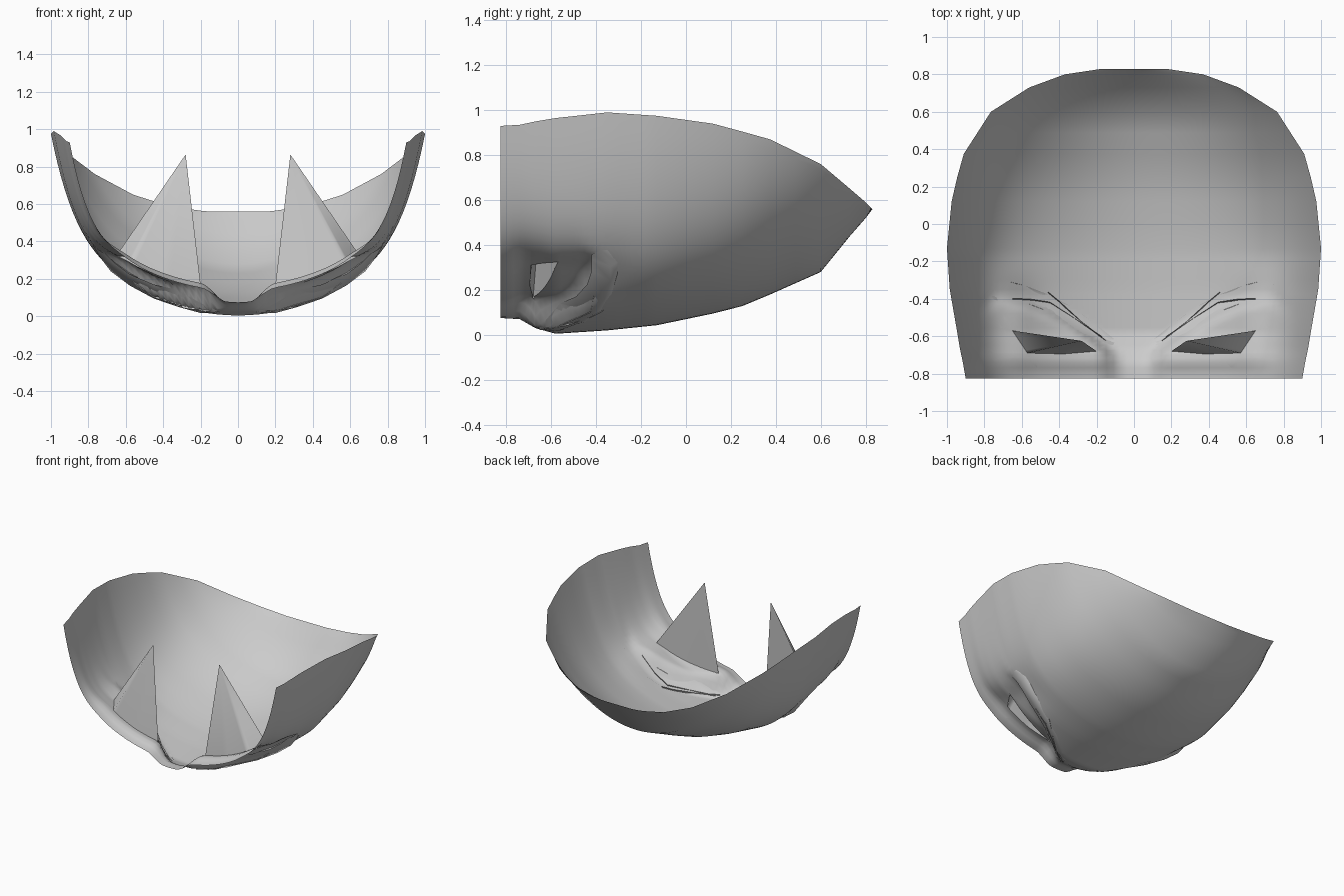
import bpy, bmesh, math

if "Cube" in bpy.data.objects:
    bpy.data.objects.remove(bpy.data.objects["Cube"])

grey = bpy.data.materials.new("plain grey")
grey.diffuse_color = (0.6, 0.6, 0.6, 1)
grey.use_nodes = True
grey.node_tree.nodes["Principled BSDF"].inputs["Base Color"].default_value = grey.diffuse_color

# y, rim half width, rim height, centre line height, steepness of the sides
STATIONS = [(-.825, .90, .93, .075, .58), (-.74, .915, .935, .07, .58),
            (-.67, .93, .95, .03, .58), (-.58, .945, .965, .005, .58),
            (-.35, .985, .99, .02, .58), (-.13, 1.0, .975, .043, .56),
            (.12, .975, .94, .095, .49), (.25, .945, .905, .128, .42),
            (.375, .91, .87, .18, .33), (.60, .765, .76, .28, .14),
            (.73, .56, .65, .44, .1), (.80, .37, .59, .52, .05), (.83, .17, .56, .56, 0)]

# Brow shelf: outer edge on the forehead side, inner edge over the eye
OUTER = [(.10, -.65, .07), (.20, -.57, .07), (.32, -.48, .07), (.45, -.41, .095),
         (.58, -.36, .165), (.68, -.335, .24), (.73, -.335, .305), (.775, -.38, .385)]
INNER = [(.10, -.655, .11), (.20, -.62, .125), (.32, -.56, .145), (.45, -.49, .17),
         (.58, -.44, .225), (.66, -.42, .285), (.71, -.42, .335), (.75, -.42, .41)]


def lerp_table(table, v):
    v = min(max(v, table[0][0]), table[-1][0])
    for a, b in zip(table, table[1:]):
        if v <= b[0]:
            t = (v - a[0]) / (b[0] - a[0])
            return [p + (q - p) * t for p, q in zip(a[1:], b[1:])]


def step(a, b, v):
    t = min(max((v - a) / (b - a), 0), 1)
    return t * t * (3 - 2 * t)


def height(x, y):
    """Height of the bowl-like shell, with eye sockets and temples pressed in."""
    half, rim, mid, k = lerp_table(STATIONS, y)
    x = abs(x)
    u = min(x / half, 1)
    z = mid + (rim - mid) * ((1 - k) * u ** 2 + k * u ** 8)
    socket = step(.05, .2, x) * (1 - step(.58, .88, x))
    depth = .12 - .06 * step(-.66, -.825, y)
    temple = math.exp(-((x - .7) / .13) ** 2 - ((y + .36) / .12) ** 2)
    brow = lerp_table(OUTER, x)[0]
    lid = 1 - step(brow - .11, brow - .01, y)
    return z + depth * socket * lid + .035 * temple * (1 - lid)


def finish(name, bm, angle=40):
    mesh = bpy.data.meshes.new(name)
    bm.to_mesh(mesh)
    bm.free()
    mesh.materials.append(grey)
    ob = bpy.data.objects.new(name, mesh)
    bpy.context.collection.objects.link(ob)
    bpy.ops.object.select_all(action='DESELECT')
    ob.select_set(True)
    bpy.context.view_layer.objects.active = ob
    bpy.ops.object.shade_smooth_by_angle(angle=math.radians(angle))
    return ob


def inside(p, poly):
    return all((b[0] - a[0]) * (p[1] - a[1]) - (b[1] - a[1]) * (p[0] - a[0]) > 0
               for a, b in zip(poly, poly[1:] + poly[:1]))


# Eye openings, counter-clockwise in plan
EYE = [(.2, -.68), (.38, -.695), (.57, -.69), (.65, -.57)]
EYES = [EYE, [(-x, y) for x, y in reversed(EYE)]]

# Face shell: rows along y, fine over the face and broad over the forehead
bm = bmesh.new()
ys = []
for a, b in zip(STATIONS, STATIONS[1:]):
    n = max(1, round((b[0] - a[0]) / (.025 if a[0] < -.3 else .13)))
    if a[0] == -.35:
        n = 4
    ys += [a[0] + (b[0] - a[0]) * i / n for i in range(n)]
ys.append(STATIONS[-1][0])
N = 32
rows = []
for y in ys:
    half = lerp_table(STATIONS, y)[0]
    row = []
    for i in range(-N, N + 1):
        x = half * (.5 * math.sin(i / N * math.pi / 2) + .5 * i / N)
        row.append(bm.verts.new((x, y, height(x, y))))
    rows.append(row)
for r, s in zip(rows, rows[1:]):
    for i in range(2 * N):
        bm.faces.new((r[i], s[i], s[i + 1], r[i + 1]))
# Cut the eye openings
for poly in EYES:
    sx = 1 if poly is EYE else -1
    for a, b in zip(poly, poly[1:] + poly[:1]):
        geom = set()
        for f in bm.faces:
            c = f.calc_center_median()
            if .1 < c.x * sx < .75 and c.y < -.5:
                geom.update([f, *f.edges, *f.verts])
        bmesh.ops.bisect_plane(bm, geom=list(geom), dist=1e-5, plane_co=(*a, 0),
                               plane_no=(b[1] - a[1], a[0] - b[0], 0))
    hole = [f for f in bm.faces if inside(f.calc_center_median(), poly)]
    bmesh.ops.delete(bm, geom=hole, context='FACES')
finish("face_shell", bm, 80)

# Tall hollow points rising from the eye openings, base following the shell
for side, sx, poly in zip(("right", "left"), (1, -1), EYES):
    bm = bmesh.new()
    tip = bm.verts.new((sx * .28, -.625, .865))
    base = []
    for a, b in zip(poly, poly[1:] + poly[:1]):
        for i in range(8):
            x, y = (p + (q - p) * i / 8 for p, q in zip(a, b))
            base.append(bm.verts.new((x, y, height(x, y) - .002)))
    for a, b in zip(base, base[1:] + base[:1]):
        bm.faces.new((b, a, tip))
    finish(side + "_eye_point", bm, 75)

# Brow ridges: shelves sweeping up and outward over the eyes
for side, sx in (("right", 1), ("left", -1)):
    bm = bmesh.new()
    prev = None
    for o, n in zip(OUTER, INNER):
        under = min(n[2], height(n[0], n[1]) - .006)
        crest = min(o[2], height(o[0], o[1]) - .006)
        pts = [(o[0], o[1] + .03, height(o[0], o[1] + .03) - .001), (o[0], o[1], crest),
               (n[0], n[1], under),
               (n[0], n[1] + .02, height(n[0], n[1] + .02) - .002)]
        row = [bm.verts.new((sx * p[0], p[1], p[2])) for p in pts]
        if prev:
            for k in range(3):
                q = (prev[k], prev[k + 1], row[k + 1], row[k])
                bm.faces.new(q if sx > 0 else q[::-1])
        prev = row
    finish(side + "_brow_ridge", bm, 60)

# Thin creases standing up on the inside behind each brow
CREASES = [[(.15, -.63), (.28, -.53), (.40, -.42), (.46, -.37)],
           [(.17, -.61), (.32, -.51), (.45, -.425), (.55, -.41), (.65, -.405)]]
for side, sx in (("right", 1), ("left", -1)):
    bm = bmesh.new()
    for path in CREASES:
        prev = None
        for x, y in path:
            z = height(x, y)
            row = [bm.verts.new((sx * x, y, z - .005)),
                   bm.verts.new((sx * x, y + .008, z + .012))]
            if prev:
                bm.faces.new((prev[0], row[0], row[1], prev[1]))
            prev = row
    finish(side + "_brow_crease", bm)
